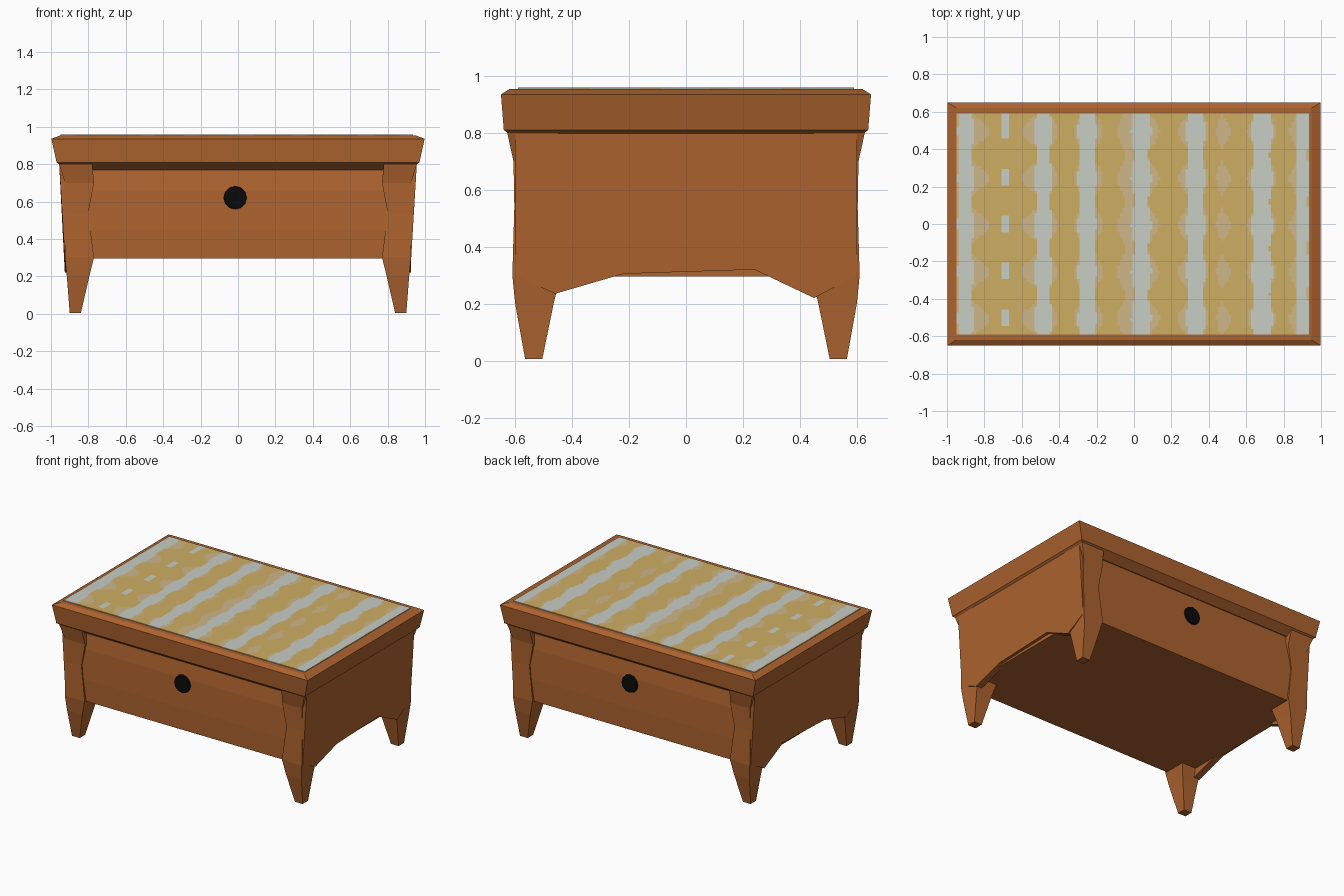
import bpy, bmesh, math
from mathutils import Matrix

if "Cube" in bpy.data.objects:
    bpy.data.objects.remove(bpy.data.objects["Cube"])


def material(name, rgb):
    m = bpy.data.materials.new(name)
    m.diffuse_color = (*rgb, 1)
    m.use_nodes = True
    m.node_tree.nodes["Principled BSDF"].inputs["Base Color"].default_value = m.diffuse_color
    return m


WOOD = material("orange_wood", (0.42, 0.125, 0.028))
BLACK = material("black", (0.003, 0.003, 0.003))
GOLD = material("gold_fabric", (0.62, 0.42, 0.125))
BEIGE = material("beige_fabric", (0.62, 0.47, 0.25))
GREY = material("pale_grey_fabric", (0.57, 0.62, 0.56))


def finish(name, bm, mats):
    bmesh.ops.recalc_face_normals(bm, faces=bm.faces)
    me = bpy.data.meshes.new(name)
    bm.to_mesh(me)
    bm.free()
    for m in mats:
        me.materials.append(m)
    ob = bpy.data.objects.new(name, me)
    bpy.context.collection.objects.link(ob)
    return ob


def loft(name, loops, mat=WOOD):
    """Closed solid through a list of equal-length vertex loops."""
    bm = bmesh.new()
    rings = [[bm.verts.new(p) for p in loop] for loop in loops]
    n = len(rings[0])
    for a, b in zip(rings, rings[1:]):
        for i in range(n):
            j = (i + 1) % n
            bm.faces.new((a[i], a[j], b[j], b[i]))
    bm.faces.new(rings[0])
    bm.faces.new(rings[-1])
    return finish(name, bm, [mat])


def rect(x0, x1, y0, y1, z):
    return [(x0, y0, z), (x1, y0, z), (x1, y1, z), (x0, y1, z)]


def centred(hx, hy, z):
    return rect(-hx, hx, -hy, hy, z)


# box body, slightly bulged low down
loft("body", [centred(0.905, 0.595, 0.295), centred(0.905, 0.598, 0.45),
              centred(0.9, 0.592, 0.66), centred(0.91, 0.575, 0.8)])

# lid with an undercut flare and a chamfered rim
loft("lid", [centred(0.92, 0.585, 0.77), centred(0.97, 0.64, 0.81),
             centred(0.998, 0.65, 0.935), centred(0.95, 0.62, 0.954)])

# four tapered corner legs, running up to the lid as posts
for sx, side in ((-1, "left"), (1, "right")):
    for sy, end in ((-1, "front"), (1, "back")):
        sections = [(0.84, 0.9, 0.505, 0.565, 0.005), (0.795, 0.915, 0.465, 0.6, 0.2),
                    (0.77, 0.925, 0.44, 0.61, 0.3), (0.8, 0.925, 0.45, 0.603, 0.54),
                    (0.77, 0.925, 0.45, 0.606, 0.7), (0.78, 0.96, 0.45, 0.63, 0.81)]
        loft(f"{end}_{side}_leg",
             [[(sx * x, sy * y, z) for x, y, z in rect(*s)] for s in sections])

    # side panel with arched lower edge
    outline = [(-0.6, 0.8), (-0.6, 0.3), (-0.46, 0.235), (-0.22, 0.305),
               (0.24, 0.32), (0.45, 0.22), (0.6, 0.3), (0.6, 0.8)]
    loft(f"{side}_panel",
         [[(sx * (x + max(0, z - 0.7) * 0.3), y, z) for y, z in outline] for x in (0.88, 0.926)])

# round black knobs on front and back
for name, x, y in (("front_knob", -0.015, -0.59), ("back_knob", 0.02, 0.59)):
    bm = bmesh.new()
    bmesh.ops.create_cone(bm, cap_ends=True, segments=12, radius1=0.065, radius2=0.06,
                          depth=0.03, matrix=Matrix.Translation((x, y, 0.62))
                          @ Matrix.Rotation(math.copysign(math.pi / 2, -y), 4, 'X'))
    finish(name, bm, [BLACK])

# fabric top: stripes and blobs chosen by position
STRIPES = [(-0.9, 0.038), (-0.485, 0.042), (-0.25, 0.042), (0.04, 0.046),
           (0.33, 0.045), (0.685, 0.05), (0.9, 0.032)]
BLOBS = [(-0.69, 0.17), (-0.365, 0.085), (-0.13, 0.075), (0.185, 0.1), (0.56, 0.09),
         (0.42, 0.045), (0.795, 0.07)]


def fabric_index(x, y):
    wave = math.cos(2 * math.pi * (y - 0.37) / 0.25)
    if any(abs(x - c) < w * (1 - 0.18 * wave) for c, w in STRIPES):
        return 2
    if abs(x + 0.69) < 0.022 and (wave < -0.45 or y > 0.48):
        return 2
    if any(abs(x - c) < w * (0.8 + 0.3 * wave) for c, w in BLOBS):
        return 0
    return 1


bm = bmesh.new()
NX, NY = 140, 80
X0, X1, Y1 = -0.95, 0.935, 0.59
grid = [[bm.verts.new((X0 + (X1 - X0) * i / NX, Y1 * (2 * j / NY - 1), 0.959))
         for j in range(NY + 1)] for i in range(NX + 1)]
for i in range(NX):
    for j in range(NY):
        f = bm.faces.new((grid[i][j], grid[i + 1][j], grid[i + 1][j + 1], grid[i][j + 1]))
        c = f.calc_center_median()
        f.material_index = fabric_index(c.x, c.y)
# thin skirt closes the plate
rim = [e for e in bm.edges if e.is_boundary]
skirt = bmesh.ops.extrude_edge_only(bm, edges=rim)
for v in skirt["geom"]:
    if isinstance(v, bmesh.types.BMVert):
        v.co.z = 0.953
finish("fabric_top", bm, [GOLD, BEIGE, GREY])
